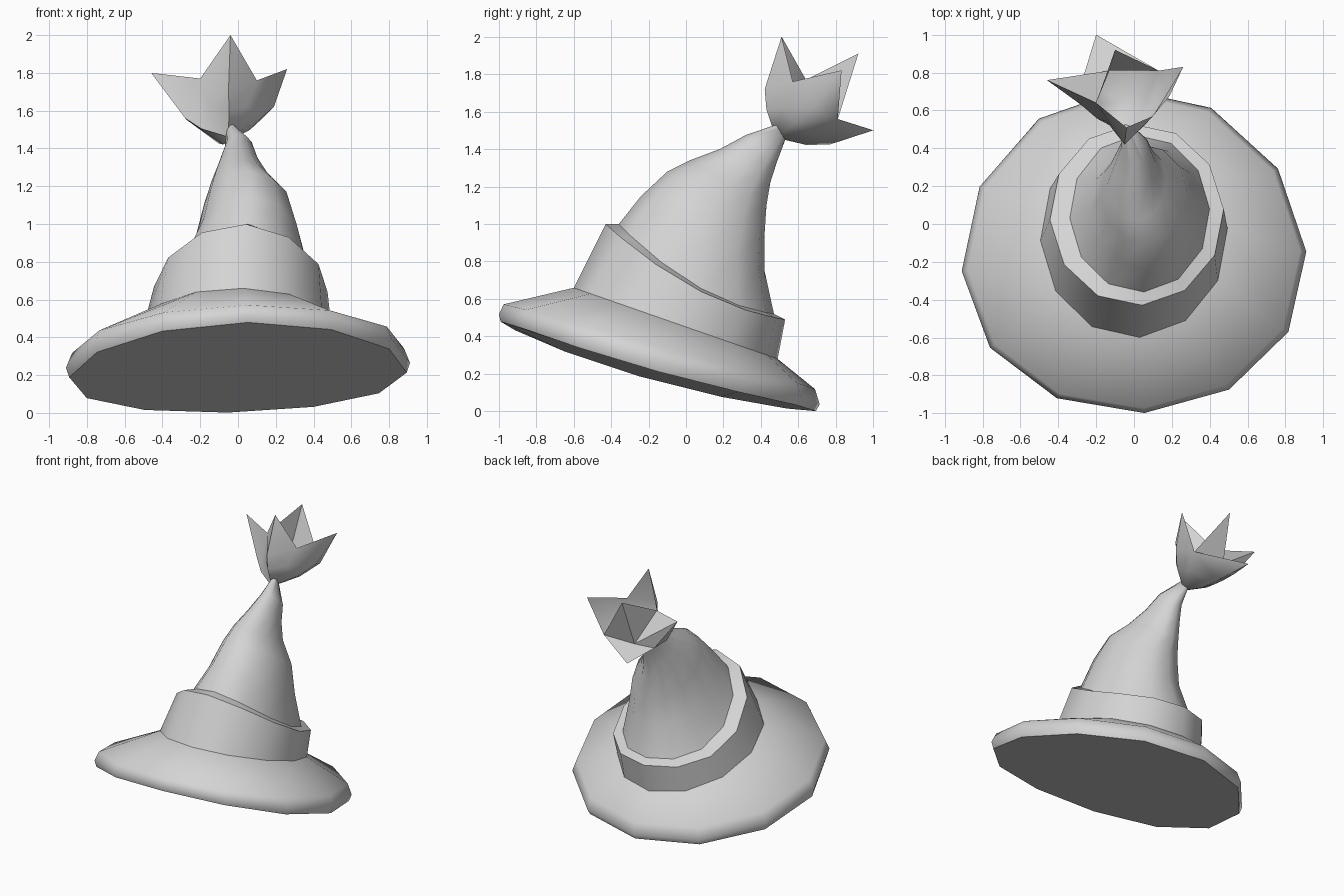
import bpy
import math
from mathutils import Vector

cube = bpy.data.objects.get("Cube")
if cube:
    bpy.data.objects.remove(cube)

SIDES = 12
GREY = (0.66, 0.66, 0.66, 1)

grey = bpy.data.materials.new("plain_grey")
grey.use_nodes = True
grey.diffuse_color = GREY
grey.node_tree.nodes["Principled BSDF"].inputs["Base Color"].default_value = GREY


def build(name, verts, faces, angle):
    mesh = bpy.data.meshes.new(name)
    mesh.from_pydata(verts, [], faces)
    mesh.materials.append(grey)
    obj = bpy.data.objects.new(name, mesh)
    bpy.context.collection.objects.link(obj)
    bpy.ops.object.select_all(action="DESELECT")
    obj.select_set(True)
    bpy.context.view_layer.objects.active = obj
    bpy.ops.object.shade_smooth_by_angle(angle=math.radians(angle))


def ring(front, back, x, half, sag=0.0, roll=0.0, pull=0.0):
    """Tilted loop through a front and a back (y, z) point; its sides droop and lean forward."""
    points = []
    for k in range(SIDES):
        t = math.tau * k / SIDES + 0.06
        s = (1 - math.cos(t)) / 2
        side = math.sin(t) ** 2
        dx = half * math.sin(t)
        y = front[0] + (back[0] - front[0]) * s - pull * side
        z = front[1] + (back[1] - front[1]) * s - sag * side + roll * dx
        points.append((x + dx, y, z))
    return points


def loft(name, rings, angle=40, bottom=False, top=False):
    verts = [p for r in rings for p in r]
    faces = []
    for i in range(len(rings) - 1):
        a, b = i * SIDES, (i + 1) * SIDES
        for k in range(SIDES):
            n = (k + 1) % SIDES
            faces.append((a + k, a + n, b + n, b + k))
    if bottom:
        faces.append(tuple(reversed(range(SIDES))))
    if top:
        faces.append(tuple(range(len(verts) - SIDES, len(verts))))
    build(name, verts, faces, angle)


# Brim: flat underside, soft rim, sloping upper side
band_foot = ring((-0.6, 0.66), (0.49, 0.28), 0, 0.495)
loft("brim", [
    ring((-0.99, 0.478), (0.695, 0.003), 0, 0.895, 0.04, 0.03, 0.055),
    ring((-1.0, 0.515), (0.715, 0.04), 0, 0.912, 0.025, 0.03, 0.055),
    ring((-0.975, 0.57), (0.69, 0.12), 0, 0.88, 0.015, 0.03, 0.05),
    band_foot,
], angle=56, bottom=True)

# Band: outer wall and narrow upper ledge
cone_foot = ring((-0.36, 1.0), (0.47, 0.52), 0.03, 0.37, 0.09)
loft("hat_band", [
    band_foot,
    ring((-0.43, 1.0), (0.53, 0.49), 0.015, 0.46, 0.09),
    cone_foot,
])

# Crown: tapering cone that bends backward
loft("crown", [
    cone_foot,
    ring((-0.24, 1.15), (0.42, 0.75), 0.055, 0.285, 0.05),
    ring((-0.1, 1.28), (0.42, 0.95), 0.05, 0.23, 0.02),
    ring((0.02, 1.34), (0.43, 1.1), 0.015, 0.155),
    ring((0.18, 1.4), (0.45, 1.22), 0.005, 0.11),
    ring((0.32, 1.475), (0.485, 1.33), 0.005, 0.075),
    ring((0.48, 1.53), (0.53, 1.45), -0.035, 0.025),
], angle=60, top=True)

# Tassel: rounded cup of four outer points; each is (belly, tip, valley to the next)
petals = [
    ((-0.05, 0.42, 1.72), (-0.04, 0.51, 2.0), (0.1, 0.57, 1.76)),
    ((0.19, 0.68, 1.62), (0.26, 0.83, 1.82), (0.13, 0.81, 1.56)),
    ((-0.1, 0.77, 1.425), (-0.2, 1.0, 1.5), (-0.27, 0.77, 1.55)),
    ((-0.28, 0.63, 1.56), (-0.46, 0.76, 1.8), (-0.2, 0.64, 1.77)),
]
base = Vector((-0.05, 0.48, 1.46))
axis = Vector((-0.1, 0.7, 0.7)).normalized()


def bulge(point):
    """Point halfway to the base, pushed away from the cup's axis."""
    arm = point - base
    outward = (arm - axis * arm.dot(axis)).normalized()
    return base + arm * 0.5 + outward * 0.03


verts = [base]
for petal in petals:
    belly, tip, valley = (Vector(p) for p in petal)
    verts += [belly, tip, valley, bulge(belly), bulge(valley)]
faces = []
for i in range(len(petals)):
    belly, tip, after, low_belly, low_after = (5 * i + j for j in range(1, 6))
    last = 5 * ((i - 1) % len(petals))
    before, low_before = last + 3, last + 5
    faces += [(0, low_belly, low_before), (0, low_after, low_belly),
              (low_before, low_belly, belly, before),
              (low_belly, low_after, after, belly),
              (before, belly, tip), (belly, after, tip)]

# Rear wall of the cup with its own point, closing the left and rear petals
right_valley, rear_tip, rear_valley, left_tip, left_valley = 8, 12, 13, 17, 18
corner = len(verts)
wall_tip = corner + 1
verts += [Vector((-0.13, 0.81, 1.56)), Vector((-0.1, 0.92, 1.91))]
faces += [(right_valley, corner, wall_tip), (corner, left_valley, wall_tip),
          (left_valley, corner, left_tip), (corner, rear_valley, left_tip),
          (right_valley, rear_tip, corner), (corner, rear_tip, rear_valley)]
build("tassel", verts, faces, 65)
